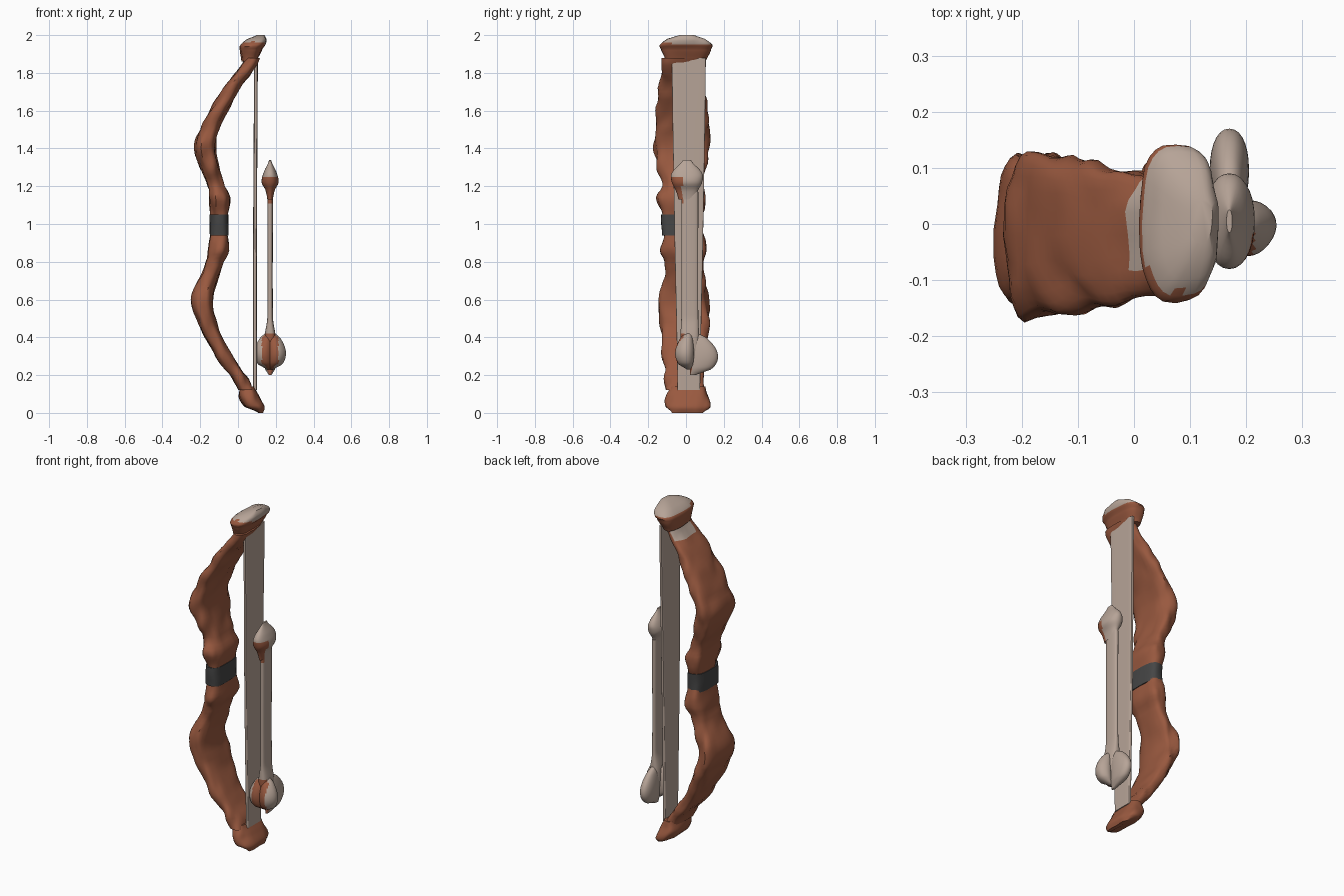
import bpy, bmesh, math
from mathutils import Vector, Matrix, noise

default_cube = bpy.data.objects.get("Cube")
if default_cube:
    bpy.data.objects.remove(default_cube)


def make_material(name, red, green, blue):
    colour = (red, green, blue, 1)
    material = bpy.data.materials.new(name)
    material.use_nodes = True
    material.diffuse_color = colour
    material.node_tree.nodes["Principled BSDF"].inputs["Base Color"].default_value = colour
    return material


wood = make_material("reddish brown", 0.32, 0.1, 0.05)
bone = make_material("pale bone", 0.47, 0.37, 0.31)
dark = make_material("dark grey", 0.06, 0.06, 0.06)


def blend(before, start, end, after, t):
    """Smooth curve from start to end, guided by the neighbouring values."""
    bend = 2 * before - 5 * start + 4 * end - after
    twist = 3 * (start - end) + after - before
    return start + t * (end - before + t * (bend + t * twist)) / 2


def refine(rows, step):
    """Fill in smooth slices between the given ones."""
    last = len(rows) - 1
    for i in range(last):
        near = (rows[max(i - 1, 0)], rows[i], rows[i + 1], rows[min(i + 2, last)])
        count = max(2, round((rows[i + 1][0] - rows[i][0]) / step))
        for k in range(count):
            t = k / count
            height = rows[i][0] + t * (rows[i + 1][0] - rows[i][0])
            yield [height] + [blend(*values, t) for values in list(zip(*near))[1:]]
    yield rows[last]


def soften(value, power):
    return math.copysign(abs(value) ** power, value)


def loft(name, rows, materials, rule=None, middle_y=0.0, roundness=0.7,
         lumps=0.0, step=0.02, sides=28, placement=Matrix()):
    """Skin a stack of rounded slices: height, middle x, width in x, depth in y."""
    bm = bmesh.new()
    rings = []
    for height, middle_x, width, depth in refine(rows, step):
        ring = []
        for k in range(sides):
            angle = math.tau * k / sides
            across = soften(math.cos(angle), roundness)
            along = soften(math.sin(angle), roundness)
            point = Vector((middle_x + across * width / 2,
                            middle_y + along * depth / 2, height))
            bump = lumps * noise.noise(Vector((point.x * 20, point.y * 20, height * 9)))
            point += bump * Vector((across / 2, along, 0))
            ring.append(bm.verts.new(point))
        rings.append(ring)
    for lower, upper in zip(rings, rings[1:]):
        for k in range(sides):
            bm.faces.new((lower[k - 1], lower[k], upper[k], upper[k - 1]))
    bm.faces.new(reversed(rings[0]))
    bm.faces.new(rings[-1])
    bm.transform(placement)
    bm.normal_update()
    if rule:
        for face in bm.faces:
            face.material_index = int(rule(face.calc_center_median(), face.normal))

    mesh = bpy.data.meshes.new(name)
    bm.to_mesh(mesh)
    bm.free()
    for material in materials:
        mesh.materials.append(material)
    part = bpy.data.objects.new(name, mesh)
    bpy.context.collection.objects.link(part)
    bpy.ops.object.select_all(action='DESELECT')
    part.select_set(True)
    bpy.context.view_layer.objects.active = part
    bpy.ops.object.shade_smooth_by_angle(angle=math.radians(45))


# Bow limbs: one profile measured outward from the grip, used up and down
limb_profile = (
    (0.04, -0.1, 0.09, 0.2), (0.14, -0.1, 0.11, 0.25), (0.2, -0.12, 0.09, 0.2),
    (0.38, -0.18, 0.11, 0.26), (0.5, -0.16, 0.1, 0.26), (0.7, -0.06, 0.09, 0.22),
    (0.88, 0.06, 0.08, 0.2))


def pale_patch(point, normal):
    return point.z > 1.8 and normal.x < -0.3 and abs(point.y) < 0.08


for name, side, swell, middle_y in (("upper_limb", 1, 0.12, -0.02),
                                    ("lower_limb", -1, 0, -0.01)):
    limb_rows = [(1 + side * reach, x + side * reach * 0.02, width,
                  depth * (1 + swell * math.sin(math.pi * reach)))
                 for reach, x, width, depth in limb_profile]
    loft(name, sorted(limb_rows), [wood, bone], pale_patch, middle_y, lumps=0.02)


# Flared tips
def pale_cap(point, normal):
    return point.z > 1.945 + max(0, -point.y - 0.04) / 4


loft("lower_tip", (
    (0, 0.12, 0.02, 0.17), (0.03, 0.09, 0.1, 0.23),
    (0.08, 0.06, 0.11, 0.23), (0.14, 0.05, 0.08, 0.18)),
    [wood], middle_y=0.01, lumps=0.015, step=0.01)
loft("upper_tip", (
    (1.86, 0.06, 0.08, 0.21), (1.93, 0.07, 0.12, 0.27), (1.95, 0.08, 0.13, 0.28),
    (1.98, 0.1, 0.1, 0.2), (2, 0.12, 0.04, 0.08)),
    [wood, bone], pale_cap, lumps=0.01, step=0.01)

# Grip wrap and flat bowstring
loft("grip_wrap", ((0.94, -0.1, 0.1, 0.22), (1.05, -0.1, 0.1, 0.22)),
     [dark], middle_y=-0.02, lumps=0.01)
loft("bowstring", ((0.12, 0.09, 0.02, 0.12), (0.9, 0.09, 0.02, 0.15), (1.88, 0.095, 0.02, 0.18)),
     [bone], middle_y=0.015, roundness=0.3, step=0.1)


# Arrow, with stained front faces near both ends
def shaft_stain(point, normal):
    return normal.y < -0.3 and not 0.43 < point.z < 1.11


def head_stain(point, normal):
    return point.z < 1.25 and point.y < -0.02


arrow_x = 0.17
arrow_y = 0.02
loft("arrow_shaft", (
    (0.3, arrow_x, 0.06, 0.1), (0.4, arrow_x, 0.06, 0.1),
    (0.5, arrow_x, 0.03, 0.09), (1.17, arrow_x, 0.03, 0.09)),
    [bone, wood], shaft_stain, arrow_y)
loft("arrow_head", (
    (1.13, arrow_x, 0.03, 0.09), (1.18, arrow_x, 0.05, 0.12), (1.22, arrow_x, 0.09, 0.16),
    (1.27, arrow_x, 0.07, 0.16), (1.34, arrow_x, 0.01, 0.04)),
    [bone, wood], head_stain, 0.005, roundness=0.9, step=0.01)


# Three vanes around the shaft, each shaped as a swelling arc pointing outward
def vane_stain(point, normal):
    return normal.y < -0.45 and abs(point.x - arrow_x) < 0.045


for name, angle, reach, thickness, bottom in (
        ("back", 90, 0.15, 0.07, 0.2), ("left", -38, 0.09, 0.1, 0.23),
        ("right", 218, 0.09, 0.1, 0.23)):
    vane_rows = []
    for k in range(9):
        t = k / 8
        swell = 0.2 + 0.8 * math.sin(math.pi * t ** 0.8) ** 0.7
        length = reach * swell
        vane_rows.append((bottom + t * (0.43 - bottom), length / 2, length, thickness * swell))
    turn = Matrix.Rotation(math.radians(angle), 4, 'Z')
    loft("fletching_" + name, vane_rows, [bone, wood], vane_stain, roundness=0.9,
         placement=Matrix.Translation((arrow_x, arrow_y, 0)) @ turn)
